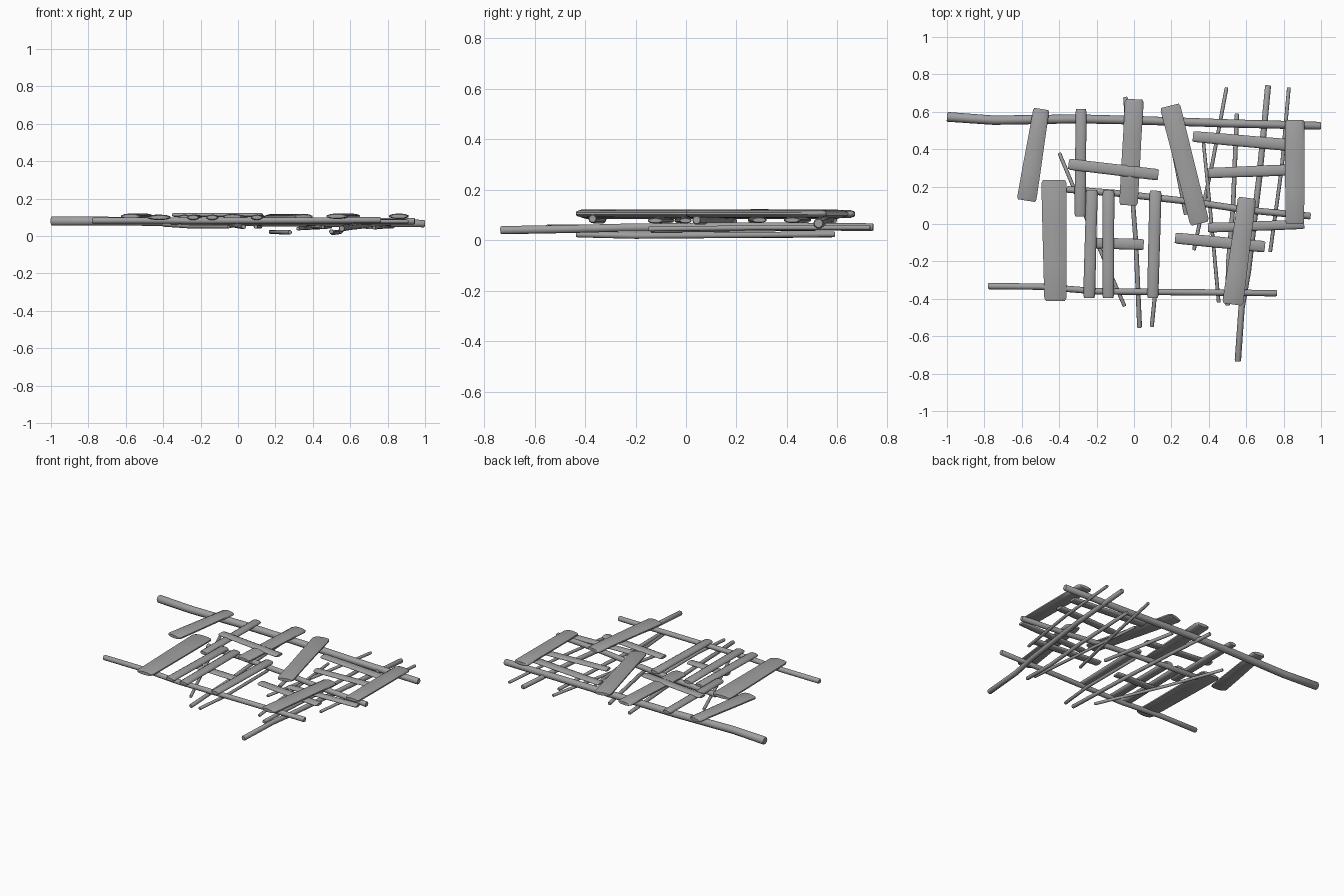
import bpy, bmesh, math, random
from mathutils import Vector

if "Cube" in bpy.data.objects:
    bpy.data.objects.remove(bpy.data.objects["Cube"])

random.seed(4)

# dark weathered grey
wood = bpy.data.materials.new("grey_wood")
wood.diffuse_color = (0.35, 0.35, 0.35, 1)
wood.use_nodes = True
wood.node_tree.nodes["Principled BSDF"].inputs["Base Color"].default_value = wood.diffuse_color


def sweep(name, stations, sides, phase=0.0, crease=40):
    """Skin elliptical rings along a path; station = (point, half width, half height)."""
    bm = bmesh.new()
    rings = []
    for i, (p, w, h) in enumerate(stations):
        a = stations[max(i - 1, 0)][0]
        b = stations[min(i + 1, len(stations) - 1)][0]
        t = (b - a).normalized()
        side = t.cross(Vector((0, 0, 1))).normalized()
        up = side.cross(t)
        ring = []
        for k in range(sides):
            ang = 2 * math.pi * k / sides + phase
            ring.append(bm.verts.new(p + side * w * math.cos(ang) + up * h * math.sin(ang)))
        rings.append(ring)
    for r0, r1 in zip(rings, rings[1:]):
        for k in range(sides):
            j = (k + 1) % sides
            bm.faces.new((r0[k], r0[j], r1[j], r1[k]))
    bm.faces.new(rings[0][::-1])
    bm.faces.new(rings[-1])
    bmesh.ops.recalc_face_normals(bm, faces=bm.faces)
    me = bpy.data.meshes.new(name)
    bm.to_mesh(me)
    bm.free()
    me.materials.append(wood)
    ob = bpy.data.objects.new(name, me)
    bpy.context.collection.objects.link(ob)
    bpy.ops.object.select_all(action='DESELECT')
    ob.select_set(True)
    bpy.context.view_layer.objects.active = ob
    bpy.ops.object.shade_smooth_by_angle(angle=math.radians(crease))
    return ob


def pole(name, pts, r0, r1):
    """Round stick through a few points, tapering from r0 to r1, with softened tips."""
    pts = [Vector(p) for p in pts]
    n = len(pts) - 1
    st = [(p, r0 + (r1 - r0) * i / n, r0 + (r1 - r0) * i / n) for i, p in enumerate(pts)]
    first, last = st[0], st[-1]
    d0 = (pts[1] - pts[0]).normalized() * 0.006
    d1 = (pts[-1] - pts[-2]).normalized() * 0.006
    st[0] = (first[0] + d0, r0, r0)
    st[-1] = (last[0] - d1, r1, r1)
    st.insert(0, (first[0], r0 * 0.8, r0 * 0.8))
    st.append((last[0], r1 * 0.8, r1 * 0.8))
    return sweep(name, st, 10)


def plank(name, a, b, w0, w1, z, thick=0.03):
    """Split-log plank: flat oval section, slightly uneven edges and worn ends."""
    a, b = Vector((*a, z)), Vector((*b, z))
    st = [(a, w0 * 0.43, thick * 0.35)]
    for f in (0.025, 0.35, 0.68, 0.975):
        w = (w0 + (w1 - w0) * f) / 2 * random.uniform(0.97, 1.03)
        st.append((a.lerp(b, f), w, thick / 2))
    st.append((b, w1 * 0.43, thick * 0.35))
    return sweep(name, st, 10, math.pi / 10, 65)


# long cross rails
pole("back_rail", [(-1, .573, .08), (-.75, .555, .08), (-.3, .562, .077), (0, .555, .075),
                   (.5, .538, .07), (1, .525, .067)], .026, .021)
pole("middle_rail", [(-.36, .185, .075), (-.1, .165, .078), (.3, .12, .08), (.6, .075, .08),
                     (.945, .042, .08)], .018, .018)
pole("front_rail", [(-.78, -.332, .083), (-.5, -.335, .083), (-.2, -.36, .082),
                    (.3, -.365, .084), (.765, -.37, .085)], .017, .017)

# thin sticks lying underneath
sticks = [
    ([(.495, .73, .05), (.42, .33, .045), (.32, -.14, .04)], .010, .010),
    ([(.55, .59, .024), (.53, .1, .02), (.505, -.2, .018), (.5, -.435, .024)], .012, .013),
    ([(.717, .742, .052), (.67, .25, .056), (.61, -.25, .05), (.575, -.45, .045),
      (.555, -.735, .04)], .016, .017),
    ([(.828, .73, .05), (.79, .3, .05), (.728, -.15, .045)], .010, .010),
    ([(.37, .45, .05), (.41, .05, .05), (.453, -.42, .048)], .009, .010),
    ([(-.046, .68, .055), (-.02, .3, .058), (.01, -.1, .052), (.03, -.555, .05)], .012, .013),
    ([(.12, .15, .05), (.12, -.3, .05), (.095, -.55, .05)], .010, .011),
    ([(-.4, .38, .06), (-.25, .02, .05), (-.12, -.28, .05), (-.05, -.44, .05)], .010, .010),
    ([(.175, .58, .022), (.23, .3, .021), (.278, .05, .02)], .012, .012),
]
for i, (pts, r0, r1) in enumerate(sticks):
    pole(f"under_stick_{i + 1}", pts, r0, r1)

# planks running front to back
upright = [
    ((-.495, .615), (-.575, .125), .092, .112, .106),
    ((-.283, .615), (-.288, .04), .062, .062, .1),
    ((.002, .667), (-.03, .1), .105, .105, .104),
    ((.192, .632), (.352, .002), .118, .106, .104),
    ((.86, .556), (.86, 0), .108, .105, .106),
    ((-.428, .235), (-.42, -.412), .144, .122, .1),
    ((-.225, .18), (-.24, -.395), .066, .066, .1),
    ((-.136, .178), (-.138, -.395), .066, .066, .1),
    ((.115, .178), (.1, -.395), .066, .064, .1),
    ((.605, .14), (.527, -.43), .1, .115, .106),
]
for i, p in enumerate(upright):
    plank(f"long_plank_{i + 1}", *p)

# planks running side to side
level = [
    ((-.35, .32), (.13, .263), .062, .064, .113, .022),
    ((-.25, -.1), (.052, -.11), .06, .062, .078, .022),
    ((.315, .468), (.85, .42), .062, .068, .08, .024),
    ((.395, .272), (.85, .29), .058, .062, .08, .024),
    ((.395, -.02), (.91, -.002), .055, .052, .078, .024),
    ((.22, -.075), (.7, -.122), .062, .064, .078, .024),
]
for i, p in enumerate(level):
    plank(f"cross_plank_{i + 1}", *p)
